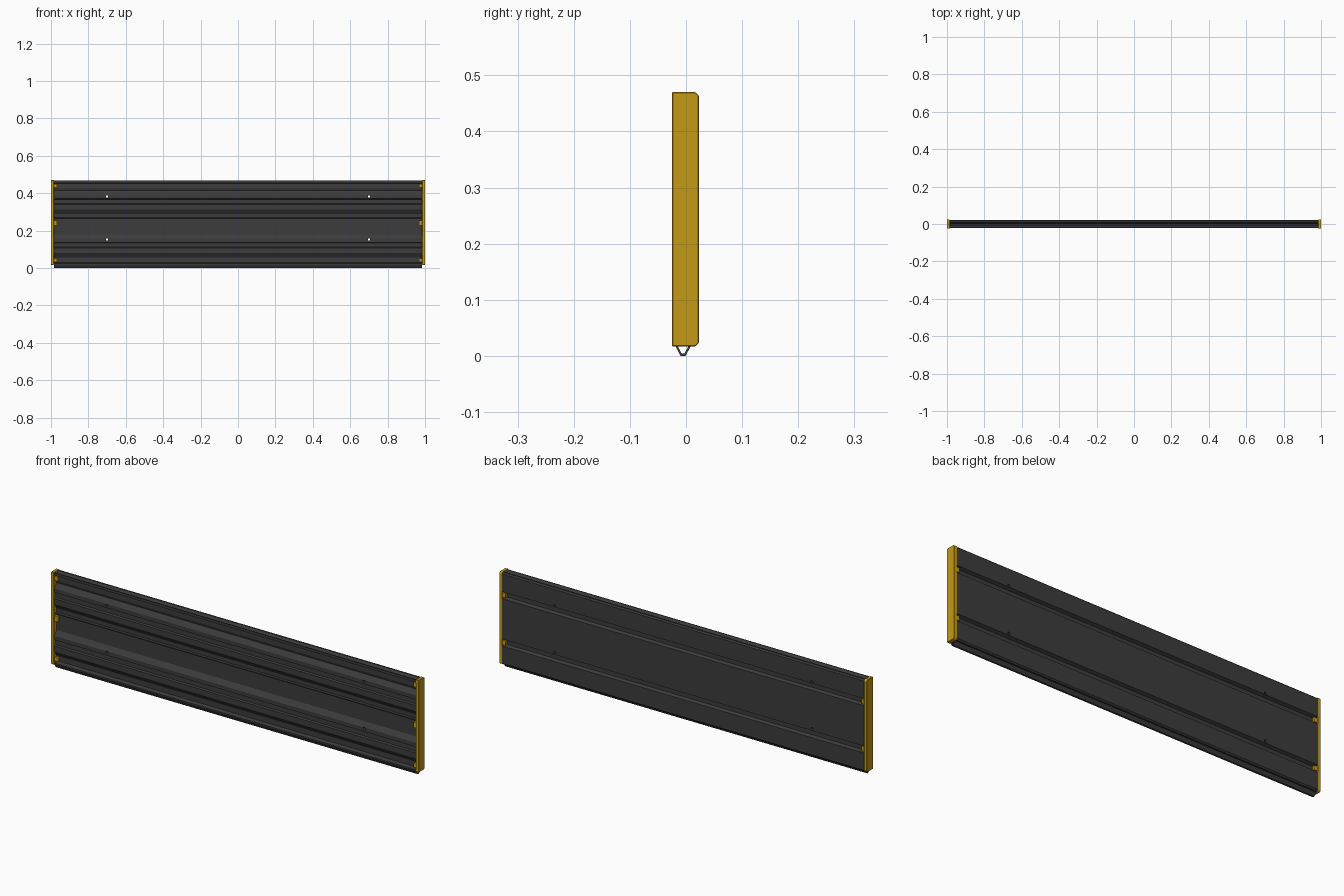
import bpy, bmesh, math
from mathutils import Matrix, Vector

if "Cube" in bpy.data.objects:
    bpy.data.objects.remove(bpy.data.objects["Cube"])


def material(name, rgb):
    m = bpy.data.materials.new(name)
    m.diffuse_color = (*rgb, 1)
    m.use_nodes = True
    m.node_tree.nodes["Principled BSDF"].inputs["Base Color"].default_value = m.diffuse_color
    return m


DARK = material("dark_grey", (0.045, 0.045, 0.048))
YELLOW = material("yellow", (0.56, 0.32, 0.008))


def extrude(name, profile, x0, x1, mat):
    """Extrude a closed (y, z) profile along x."""
    bm = bmesh.new()
    face = bm.faces.new([bm.verts.new((x0, y, z)) for y, z in profile])
    ext = bmesh.ops.extrude_face_region(bm, geom=[face])
    moved = [g for g in ext["geom"] if isinstance(g, bmesh.types.BMVert)]
    bmesh.ops.translate(bm, verts=moved, vec=Vector((x1 - x0, 0, 0)))
    bmesh.ops.recalc_face_normals(bm, faces=bm.faces)
    me = bpy.data.meshes.new(name)
    bm.to_mesh(me)
    bm.free()
    me.materials.append(mat)
    ob = bpy.data.objects.new(name, me)
    bpy.context.collection.objects.link(ob)
    return ob


def box_profile(y0, y1, z0, z1):
    return [(y0, z0), (y1, z0), (y1, z1), (y0, z1)]


END = 0.985
RIBS = (0.125, 0.358)

# Ribbed board: front edge upwards, grooved top, back edge downwards
rib = [(-0.07, -0.004), (-0.045, -0.020), (-0.018, -0.020), (-0.014, -0.012),
       (0.008, -0.012), (0.012, -0.020), (0.032, -0.020), (0.055, -0.004)]
front = [(-0.022, 0.017), (-0.022, 0.025), (-0.004, 0.030)]
front += [(y, RIBS[0] + dz) for dz, y in rib]
front += [(-0.004, 0.262), (-0.016, 0.263), (-0.016, 0.268), (-0.004, 0.269)]
front += [(y, RIBS[1] + dz) for dz, y in rib]
front += [(-0.008, 0.425), (-0.008, 0.451), (-0.022, 0.455)]
top = [(-0.022, 0.468), (-0.018, 0.468), (-0.009, 0.453), (-0.001, 0.453),
       (0.008, 0.468), (0.016, 0.468)]
back = [(0.022, 0.462)]
for zc in reversed(RIBS):
    back += [(0.022, zc + 0.017), (0.008, zc + 0.010),
             (0.008, zc - 0.010), (0.022, zc - 0.017)]
back += [(0.022, 0.023), (0.016, 0.017)]
board = extrude("ribbed_board", front + top + back, -END, END, DARK)

# Hollow V tongue under the board
tongue = [(-0.019, 0.018), (-0.010, 0.0), (-0.001, 0.0), (0.009, 0.018),
          (0.005, 0.018), (-0.003, 0.004), (-0.008, 0.004), (-0.015, 0.018)]
extrude("bottom_tongue", tongue, -END, END, DARK)

# Four bolt holes through the board
bm = bmesh.new()
for x in (-0.7, 0.7):
    for z in (0.152, 0.382):
        bmesh.ops.create_cone(
            bm, cap_ends=True, segments=16, radius1=0.0065, radius2=0.0065,
            depth=0.1, matrix=Matrix.Translation((x, 0, z))
            @ Matrix.Rotation(math.pi / 2, 4, 'X'))
me = bpy.data.meshes.new("hole_cutter")
bm.to_mesh(me)
bm.free()
cutter = bpy.data.objects.new("hole_cutter", me)
bpy.context.collection.objects.link(cutter)
cutter.hide_render = True
cutter.hide_viewport = True
cutter.display_type = 'WIRE'
cut = board.modifiers.new("bolt_holes", 'BOOLEAN')
cut.operation = 'DIFFERENCE'
cut.solver = 'EXACT'
cut.object = cutter

# End caps with locating tabs on the front and in the back grooves
cap = [(-0.025, 0.017), (0.017, 0.017), (0.023, 0.023),
       (0.023, 0.464), (0.017, 0.470), (-0.025, 0.470)]
for side, s in (("left", -1), ("right", 1)):
    ob = extrude(side + "_end_cap", cap, s * (END - 0.001), s, YELLOW)
    bev = ob.modifiers.new("soft_edge", 'BEVEL')
    bev.width = 0.0015
    bev.segments = 1
    for i, (z, h) in enumerate(((0.042, 0.018), (0.241, 0.026), (0.439, 0.020))):
        extrude(f"{side}_front_tab_{i + 1}",
                box_profile(-0.018, -0.003, z - h / 2, z + h / 2),
                s * 0.967, s * 0.99, YELLOW)
    for i, z in enumerate(RIBS):
        extrude(f"{side}_back_tab_{i + 1}",
                box_profile(0.007, 0.019, z - 0.0105, z + 0.0105),
                s * 0.967, s * 0.99, YELLOW)
